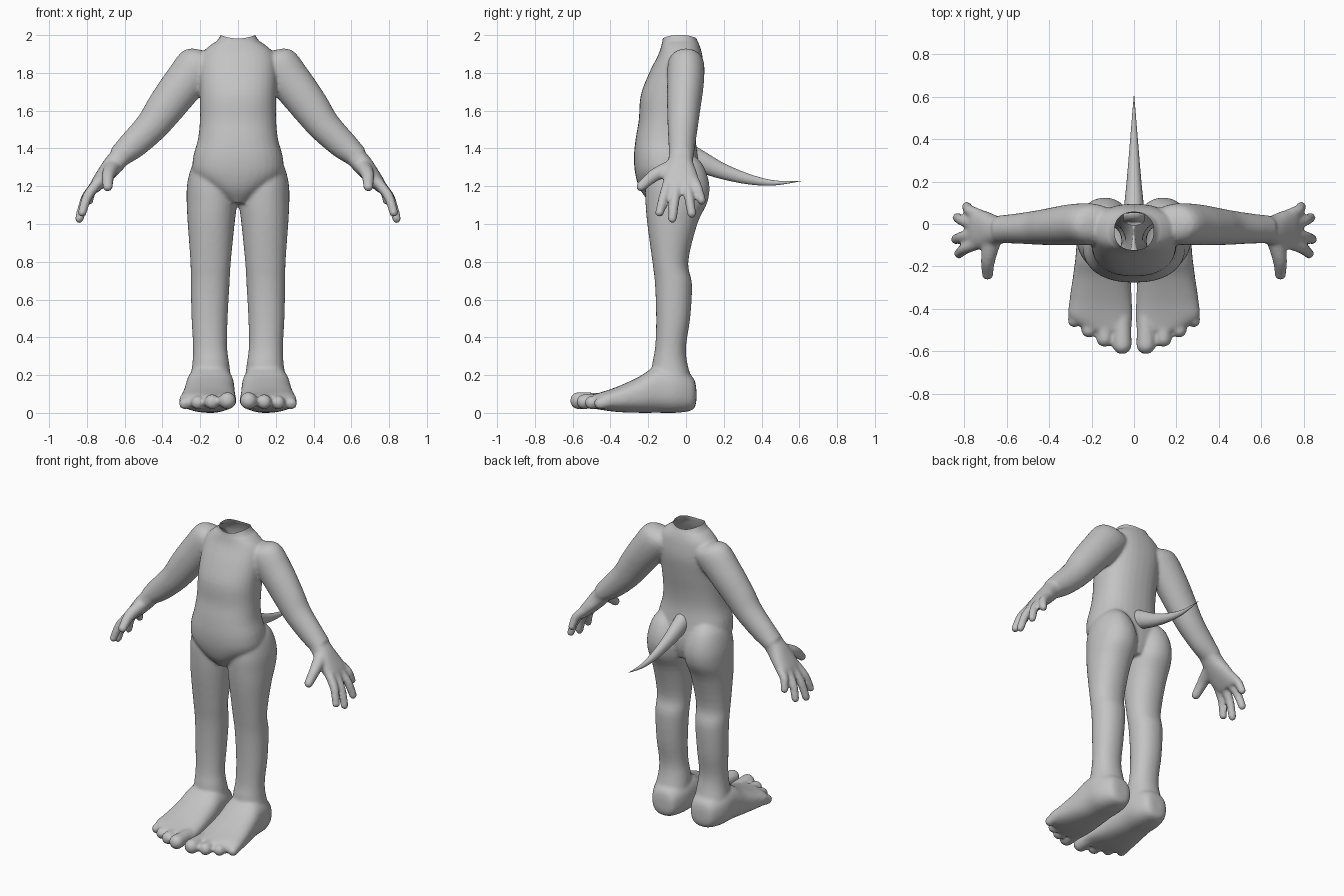
import bpy, bmesh, math
from mathutils import Vector

cube = bpy.data.objects.get("Cube")
if cube:
    bpy.data.objects.remove(cube, do_unlink=True)

clay = bpy.data.materials.new("matte grey")
clay.use_nodes = True
GREY = (0.55, 0.55, 0.55, 1)
clay.diffuse_color = GREY
clay.node_tree.nodes["Principled BSDF"].inputs["Base Color"].default_value = GREY


def spline(a, b, c, d, t):
    """Catmull-Rom blend of four vectors."""
    return 0.5 * (2 * b + (c - a) * t + (2 * a - 5 * b + 4 * c - d) * t * t
                  + (3 * b - a - 3 * c + d) * t ** 3)


def loft(bm, rings, power=2.0, steps=4, sides=32):
    """Closed skin through (centre, u, v) superellipse sections."""
    n, fine = len(rings), []
    for i in range(n - 1):
        pick = [rings[min(max(i + k, 0), n - 1)] for k in (-1, 0, 1, 2)]
        for j in range(steps):
            fine.append([spline(*[p[k] for p in pick], j / steps) for k in range(3)])
    fine.append(rings[-1])
    loops = []
    for c, u, v in fine:
        loop = []
        for k in range(sides):
            a = math.tau * k / sides
            ca, sa = math.cos(a), math.sin(a)
            x = math.copysign(abs(ca) ** (2 / power), ca)
            y = math.copysign(abs(sa) ** (2 / power), sa)
            loop.append(bm.verts.new(c + u * x + v * y))
        loops.append(loop)
    faces = [bm.faces.new(loops[0]), bm.faces.new(loops[-1])]
    for a, b in zip(loops, loops[1:]):
        for k in range(sides):
            m = (k + 1) % sides
            faces.append(bm.faces.new((a[k], a[m], b[m], b[k])))
    bmesh.ops.recalc_face_normals(bm, faces=faces)


def upright(z, x0, x1, y0, y1):
    return (Vector(((x0 + x1) / 2, (y0 + y1) / 2, z)),
            Vector(((x1 - x0) / 2, 0, 0)), Vector((0, (y1 - y0) / 2, 0)))


def lengthwise(y, x0, x1, z0, z1):
    return (Vector(((x0 + x1) / 2, y, (z0 + z1) / 2)),
            Vector(((x1 - x0) / 2, 0, 0)), Vector((0, 0, (z1 - z0) / 2)))


def ball(bm, centre, r):
    made = bmesh.ops.create_uvsphere(bm, u_segments=20, v_segments=12, radius=r)
    bmesh.ops.translate(bm, verts=made["verts"], vec=centre)


def digit(bm, start, end, r0, r1, bow=(0, 0, 0)):
    """Tapered round-ended finger or toe."""
    a, b = Vector(start), Vector(end)
    axis = (b - a).normalized()
    u = axis.orthogonal().normalized()
    v = axis.cross(u)
    mid, rm = (a + b) / 2 + Vector(bow), (r0 + r1) / 2
    loft(bm, [(p, u * r, v * r) for p, r in ((a, r0), (mid, rm), (b, r1))], sides=20)
    ball(bm, a, r0)
    ball(bm, b, r1)


def make_object(name, bm):
    mesh = bpy.data.meshes.new(name)
    bm.to_mesh(mesh)
    bm.free()
    mesh.materials.append(clay)
    obj = bpy.data.objects.new(name, mesh)
    bpy.context.collection.objects.link(obj)
    for p in mesh.polygons:
        p.use_smooth = True
    return obj


# One side's arm, hand, leg and foot
half = bmesh.new()

# Arm: centre x, z, radius across, radius in depth, depth offset
out = Vector((0.76, 0, 0.65))
loft(half, [(Vector((x, y, z)), out * r, Vector((0, d, 0))) for x, z, r, d, y in (
    (0.10, 1.87, 0.06, 0.06, 0), (0.19, 1.85, 0.115, 0.095, 0),
    (0.29, 1.74, 0.11, 0.097, -0.003), (0.39, 1.61, 0.1, 0.088, -0.012),
    (0.46, 1.515, 0.087, 0.08, -0.017), (0.56, 1.415, 0.076, 0.07, -0.022),
    (0.63, 1.355, 0.06, 0.066, -0.025))])

# Palm
back = Vector((0.86, 0, 0.51))
loft(half, [(Vector((x, y, z)), back * r, Vector((0, d, 0))) for x, z, r, d, y in (
    (0.60, 1.38, 0.055, 0.062, -0.025), (0.65, 1.325, 0.055, 0.068, -0.03),
    (0.695, 1.27, 0.048, 0.088, -0.03), (0.74, 1.215, 0.038, 0.097, -0.025),
    (0.765, 1.18, 0.026, 0.09, -0.022))], power=2.4)

# Thumb and fingers
digit(half, (0.665, -0.075, 1.30), (0.69, -0.238, 1.198), 0.042, 0.027, (0.01, -0.012, 0.008))
for start, end in (
        ((0.745, -0.095, 1.215), (0.825, -0.14, 1.06)),
        ((0.755, -0.05, 1.205), (0.84, -0.072, 1.028)),
        ((0.755, 0.002, 1.205), (0.832, 0.03, 1.055)),
        ((0.735, 0.045, 1.225), (0.788, 0.082, 1.125))):
    digit(half, start, end, 0.029, 0.024, (0.012, 0, 0.008))

# Leg with buttock
loft(half, [upright(*s) for s in (
    (1.38, 0.10, 0.18, -0.12, 0.02), (1.32, 0.05, 0.238, -0.19, 0.085),
    (1.22, 0.008, 0.268, -0.215, 0.122), (1.12, 0.004, 0.272, -0.215, 0.115),
    (1.0, 0.018, 0.266, -0.205, 0.06), (0.8, 0.038, 0.252, -0.178, 0.012),
    (0.68, 0.045, 0.25, -0.164, 0.032), (0.5, 0.055, 0.246, -0.158, 0.022),
    (0.35, 0.058, 0.238, -0.163, 0.0), (0.25, 0.045, 0.243, -0.18, 0.01),
    (0.12, 0.03, 0.265, -0.19, 0.05))], power=2.15)

# Foot
loft(half, [lengthwise(*s) for s in (
    (0.055, 0.10, 0.18, 0.06, 0.13), (0.035, 0.06, 0.225, 0.015, 0.19),
    (-0.05, 0.028, 0.265, 0, 0.24), (-0.15, 0.02, 0.275, 0, 0.25),
    (-0.25, 0.016, 0.288, 0, 0.19), (-0.36, 0.01, 0.304, 0.004, 0.14),
    (-0.44, 0.008, 0.305, 0.014, 0.112), (-0.5, 0.012, 0.22, 0.024, 0.095))], power=2.5)

# Toes
for x, tip, r in ((0.056, -0.568, 0.046), (0.138, -0.54, 0.04),
                  (0.213, -0.5, 0.036), (0.282, -0.456, 0.031)):
    digit(half, (x * 0.97, tip + 0.13, 0.066), (x, tip, 0.018 + r), r * 0.85, r)

# Mirror that side
copy = bmesh.ops.duplicate(half, geom=half.verts[:] + half.edges[:] + half.faces[:])["geom"]
for item in copy:
    if isinstance(item, bmesh.types.BMVert):
        item.co.x *= -1
bmesh.ops.reverse_faces(half, faces=[f for f in copy if isinstance(f, bmesh.types.BMFace)])

# Torso and neck
loft(half, [upright(z, -x, x, y0, y1) for z, x, y0, y1 in (
    (2.05, 0.088, -0.125, 0.055), (1.985, 0.088, -0.123, 0.055),
    (1.955, 0.135, -0.128, 0.068), (1.9, 0.19, -0.145, 0.085),
    (1.8, 0.205, -0.195, 0.095), (1.68, 0.202, -0.24, 0.08),
    (1.55, 0.202, -0.25, 0.058), (1.45, 0.212, -0.267, 0.052),
    (1.35, 0.238, -0.276, 0.065), (1.26, 0.235, -0.268, 0.08),
    (1.18, 0.15, -0.242, 0.075), (1.11, 0.05, -0.19, 0.05))], power=2.3)

# Fuse into one smooth skin
body = make_object("body", half)
fuse = body.modifiers.new("fuse", "REMESH")
fuse.mode = "VOXEL"
fuse.voxel_size = 0.0095
fuse.use_smooth_shade = True
relax = body.modifiers.new("relax", "SMOOTH")
relax.factor = 0.5
relax.iterations = 7
graph = bpy.context.evaluated_depsgraph_get()
skin = bmesh.new()
skin.from_mesh(bpy.data.meshes.new_from_object(body.evaluated_get(graph)))
bpy.data.objects.remove(body, do_unlink=True)

# Open the neck and dip its rim at the middle
bmesh.ops.bisect_plane(skin, geom=skin.verts[:] + skin.edges[:] + skin.faces[:],
                       plane_co=(0, 0, 1.982), plane_no=(0, 0, 1), clear_outer=True)
for v in skin.verts:
    if v.co.z > 1.965 and abs(v.co.x) < 0.12:
        v.co.z += (v.co.z - 1.965) * 130 * min(v.co.x ** 2, 0.008)
for f in skin.faces:
    f.smooth = True
    f.material_index = 0
low = min(v.co.z for v in skin.verts)
for v in skin.verts:
    v.co.z -= low * max(0, 1 - v.co.z)
make_object("body", skin)

# Tail
tail = bmesh.new()
loft(tail, [(Vector((0, y, z)), Vector((r * 0.85, 0, 0)), Vector((0, r * 0.45, r * 0.9)))
            for y, z, r in ((0.02, 1.36, 0.06), (0.09, 1.325, 0.054), (0.19, 1.28, 0.042),
                            (0.33, 1.237, 0.028), (0.465, 1.217, 0.015), (0.608, 1.227, 0.001))],
     steps=5)
make_object("tail", tail)
